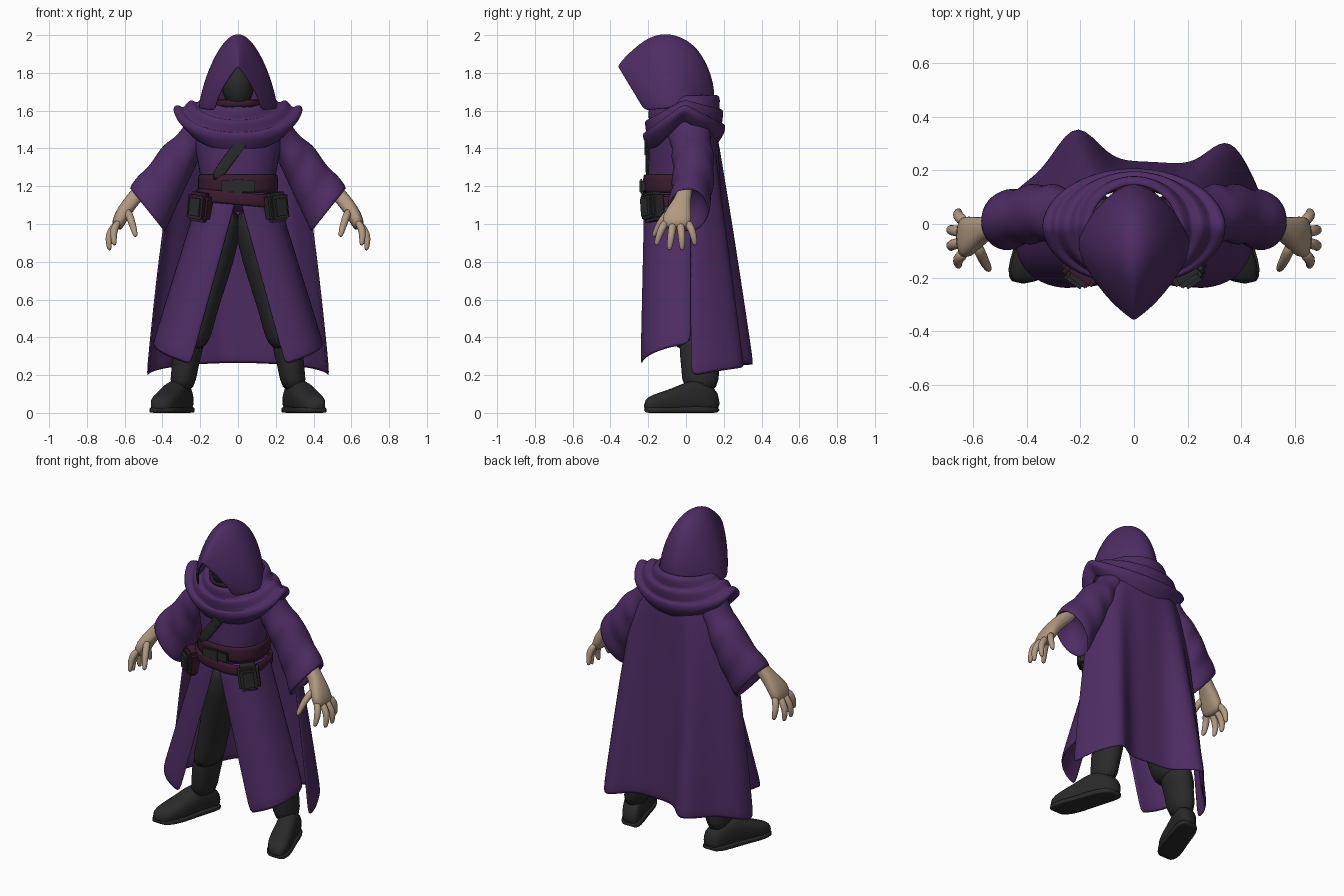
import bpy, bmesh
from math import sin, cos, pi, exp
from mathutils import Vector

if "Cube" in bpy.data.objects:
    bpy.data.objects.remove(bpy.data.objects["Cube"])


def material(name, red, green, blue):
    mat = bpy.data.materials.new(name)
    mat.use_nodes = True
    mat.diffuse_color = (red, green, blue, 1)
    mat.node_tree.nodes["Principled BSDF"].inputs["Base Color"].default_value = mat.diffuse_color
    return mat


PURPLE = material("purple cloth", .075, .025, .125)
BLACK = material("black leather", .023, .023, .023)
MAROON = material("maroon leather", .043, .011, .027)
SKIN = material("pale skin", .44, .32, .22)


def steps(count):
    """Even fractions from 0 to 1."""
    return [i / count for i in range(count + 1)]


def mix(start, end, fraction):
    return start + (end - start) * fraction


def section(centre, u, v, power=1, sides=20):
    """Ellipse, or a boxier ring when power is below one, with half axes u and v."""
    centre, u, v = Vector(centre), Vector(u), Vector(v)

    def rounded(value):
        return (1 if value > 0 else -1) * abs(value) ** power

    angles = [2 * pi * i / sides for i in range(sides)]
    return [centre + u * rounded(cos(a)) + v * rounded(sin(a)) for a in angles]


def level(z, width, depth, tilt=0, power=1):
    """Level ring around the body, raised by tilt towards +x."""
    return section((0, -.04, z), (width, 0, tilt), (0, depth, 0), power)


def loft(bm, rings, closed=True, cap=True):
    rows = [[bm.verts.new(point) for point in ring] for ring in rings]
    count = len(rows[0])
    for low, high in zip(rows, rows[1:]):
        for i in range(count if closed else count - 1):
            j = (i + 1) % count
            bm.faces.new((low[i], low[j], high[j], high[i]))
    if closed and cap:
        bm.faces.new(rows[0][::-1])
        bm.faces.new(rows[-1])


def finger(bm, *points):
    """Tapering tube through a knuckle, a middle joint and a tip."""
    knuckle, middle, tip = [Vector(point) for point in points]
    along = (tip - knuckle).normalized()
    u = along.cross(Vector((0, 1, 0))).normalized()
    v = along.cross(u)
    path = [(knuckle, .025), (middle, .022), (middle.lerp(tip, .6), .018), (tip, .012)]
    loft(bm, [section(point, u * radius, v * radius, sides=8) for point, radius in path])


def finish(bm, name, mat, mirror=False, thick=0, subdivide=1):
    bmesh.ops.recalc_face_normals(bm, faces=bm.faces)
    mesh = bpy.data.meshes.new(name)
    bm.to_mesh(mesh)
    bm.free()
    ob = bpy.data.objects.new(name, mesh)
    bpy.context.collection.objects.link(ob)
    mesh.materials.append(mat)
    mesh.shade_smooth()
    if mirror:
        ob.modifiers.new("mirror", "MIRROR").use_mirror_merge = False
    if thick:
        solid = ob.modifiers.new("thickness", "SOLIDIFY")
        solid.thickness, solid.offset = thick, 0
    if subdivide:
        smooth = ob.modifiers.new("smooth", "SUBSURF")
        smooth.levels = smooth.render_levels = subdivide
    return ob


def lofted(name, rings, mat, closed=True, cap=True, **options):
    bm = bmesh.new()
    loft(bm, rings, closed, cap)
    finish(bm, name, mat, **options)


def box(name, location, size, mat, turn=(0, 0, 0), bevel=.006):
    bm = bmesh.new()
    bmesh.ops.create_cube(bm, size=1)
    bmesh.ops.scale(bm, vec=size, verts=bm.verts)
    bmesh.ops.bevel(bm, geom=bm.edges[:], offset=bevel, segments=2, affect="EDGES")
    ob = finish(bm, name, mat, subdivide=0)
    ob.data.set_sharp_from_angle(angle=.6)
    ob.location, ob.rotation_euler = location, turn


# Hood: arches fanning from the pointed front opening to the nape
def hood_arch(f):
    fan = mix(.86, -.05, f) * pi
    crown_y = -.12 + .265 * cos(fan)
    crown_z = 1.7 + .305 * sin(fan) - .025 * max(0, sin(3 * pi * f))
    base_y, base_z = mix(-.22, .13, f), mix(1.6, 1.63, f)
    width = .205 * sin(pi * mix(.2, .93, f))
    beak = max(0, .8 - 2 * f)
    arch = []
    for s in steps(18):
        across, rise = cos(pi * s), sin(pi * s)
        arch.append((width * across * abs(across) ** beak * (1 - .28 * rise),
                     mix(base_y, crown_y, rise), mix(base_z, crown_z, rise)))
    return arch


lofted("hood", [hood_arch(f) for f in steps(10)], PURPLE, closed=False, thick=.014, subdivide=2)

# Shadowed face, neck cloth and collar inside the hood
bm = bmesh.new()
bmesh.ops.create_uvsphere(bm, u_segments=20, v_segments=14, radius=.1)
bmesh.ops.scale(bm, vec=(.85, 1, 1.3), verts=bm.verts)
bmesh.ops.translate(bm, vec=(0, -.13, 1.74), verts=bm.verts)
finish(bm, "face_mask", BLACK, subdivide=0)
lofted("neck_cloth", [level(1.5, .2, .13), level(1.6, .16, .15), level(1.64, .1, .14)], PURPLE)
lofted("collar", [level(1.62, .13, .16), level(1.66, .11, .15)], MAROON, cap=False, thick=.02)


# Draped cowl: low at the chest, peaked at the shoulders, with rolled folds
def cowl_ring(f, shrink=1):
    ring = []
    fold = .014 * sin(5 * pi * f)
    for s in steps(36)[:-1]:
        x, y = cos(2 * pi * s), sin(2 * pi * s)
        dip = abs(y) * (mix(.06, .17, f) if y < 0 else mix(-.01, .13, f))
        ring.append((mix(.16, .345, f) * shrink * x,
                     -.01 + (mix(.155, .21, f ** .4) + fold / 2) * shrink * y,
                     mix(1.67, 1.615, f) + fold - dip - (1 - shrink) / 3))
    return ring


lofted("cowl", [cowl_ring(f) for f in steps(12)] + [cowl_ring(1, .93), cowl_ring(1, .8)],
       PURPLE, cap=False, thick=.012)

# Tunic body
lofted("tunic", [level(1.6, .16, .12), level(1.53, .26, .15), level(1.4, .23, .16),
                 level(1.2, .19, .165), level(1.06, .19, .165)], PURPLE)


# Split front skirts, opening towards the hem
def skirt_row(f):
    return [(.25 * f + .2 * sin(s * pi / 2),
             .03 - mix(.245, .265, f) * abs(cos(s * pi / 2)) ** .6,
             mix(1.16, mix(.25, .36, s), f)) for s in steps(10)]


lofted("front_skirts", [skirt_row(f) for f in steps(8)],
       PURPLE, closed=False, mirror=True, thick=.014)


# Long cloak with two deep folds at the back
def cloak_row(f):
    row = []
    for s in steps(28):
        x, y = -cos(pi * s), sin(pi * s)
        big_fold = .15 * exp(-((x + .45) / .2) ** 2)
        small_fold = .13 * exp(-((x - .74) / .2) ** 2)
        hem_y = .23 * abs(y) ** .7 + big_fold + small_fold
        row.append((x * mix(.25, .48, f ** .55), mix(.02 + .135 * y, hem_y, f ** .9),
                    mix(1.54, .19 + .07 * y, f)))
    return row


lofted("cloak", [cloak_row(f) for f in steps(12)], PURPLE, closed=False, thick=.014)


# Wide sleeves with creases, turned in at the cuff
def sleeve_ring(f, shrink=1):
    bulge = .02 * sin(pi * f) + .01 * sin(5 * pi * f)
    upper = Vector((mix(.22, .58, f), 0, mix(1.58, 1.185, f) + bulge))
    lower = Vector((mix(.17, .39, f), 0, mix(1.42, .95, f)))
    depth = .11 + .007 * sin(7 * pi * f)
    middle = (upper + lower) / 2 + Vector((0, .01 + .03 * sin(pi * f), 0))
    return section(middle, (upper - lower) * shrink / 2, (0, depth * shrink, 0))


lofted("sleeves", [sleeve_ring(f) for f in steps(14)] + [sleeve_ring(.98, .87), sleeve_ring(.8, .6)],
       PURPLE, mirror=True)

# Hands with spread, bent fingers
bm = bmesh.new()
palm = [((.46, 0, 1.23), .045, .036), ((.54, -.01, 1.15), .038, .032), ((.58, -.03, 1.1), .055, .032),
        ((.62, -.05, 1.04), .08, .032), ((.65, -.05, .97), .075, .026)]
loft(bm, [section(centre, (0, wide, 0), (thin, 0, thin * .7), .8) for centre, wide, thin in palm])
for spread in (-1.5, -.5, .5, 1.5):
    lift = .013 * spread ** 2
    finger(bm, (.63, -.05 + .035 * spread, 1.02), (.69 - lift, -.05 + .055 * spread, .94 + lift),
           (.685 - lift, -.055 + .07 * spread, .855 + lift))
finger(bm, (.59, -.07, 1.08), (.565, -.13, 1.02), (.54, -.175, .93))
finish(bm, "hands", SKIN, mirror=True)


# Trousers and boots, each row giving height, centre and half width
def leg(name, lean, rows):
    lofted(name, [section((x, .08 - lean * z, z), (half, 0, 0), (0, half + .03, 0))
                  for z, x, half in rows], BLACK, mirror=True)


leg("trousers", .12, [(1.1, .08, .1), (.9, .09, .1), (.7, .14, .085), (.5, .2, .08),
                      (.4, .225, .085), (.33, .25, .065)])
leg("boot_shafts", .02, [(.41, .245, .06), (.36, .26, .085), (.25, .28, .07), (.1, .3, .07)])

# Feet from heel to toe, each row giving y, half width and height
for name, power, spread, height in (("boot_feet", .75, 1, 1), ("boot_soles", .35, 1.1, .2)):
    rings = []
    for y, half, high in ((.18, .05, .1), (.12, .065, .16), (.04, .068, .18), (-.03, .068, .15),
                          (-.1, .075, .12), (-.17, .07, .1), (-.225, .045, .07)):
        top = max(high * height, .03) / 2
        rings.append(section((.34 - y / 3, y, top), (half * spread, 0, 0), (0, 0, top), power))
    lofted(name, rings, BLACK, mirror=True)

# Belts, buckle and pouches
lofted("waist_belt", [level(z, .205, .18, 0, .85) for z in (1.165, 1.21, 1.265)],
       MAROON, cap=False, thick=.02)
lofted("hip_belt", [level(z, .215, .19, -.02, .8) for z in (1.1, 1.13, 1.17)],
       MAROON, cap=False, thick=.02)
box("buckle_plate", (0, -.228, 1.2), (.18, .02, .06), BLACK)
box("buckle_frame", (0, -.236, 1.2), (.06, .02, .075), BLACK)
for side, name, mat in ((1, "left", BLACK), (-1, "right", MAROON)):
    turn = (0, -.12 * side, .6 * side)
    box(name + "_pouch", (.2 * side, -.175, 1.09), (.125, .09, .155), mat, turn, .018)
    box(name + "_pouch_flap", (.21 * side, -.19, 1.09), (.1, .08, .13), BLACK, turn, .018)

# Chest strap
strap = [(.06, -.19, 1.48), (.01, -.2, 1.42), (-.05, -.205, 1.34), (-.13, -.2, 1.23)]
lofted("chest_strap", [section(point, (.024, 0, -.018), (0, .012, 0), .5) for point in strap], BLACK)
box("strap_buckle", (-.005, -.208, 1.4), (.06, .025, .06), BLACK, (0, .65, 0))
